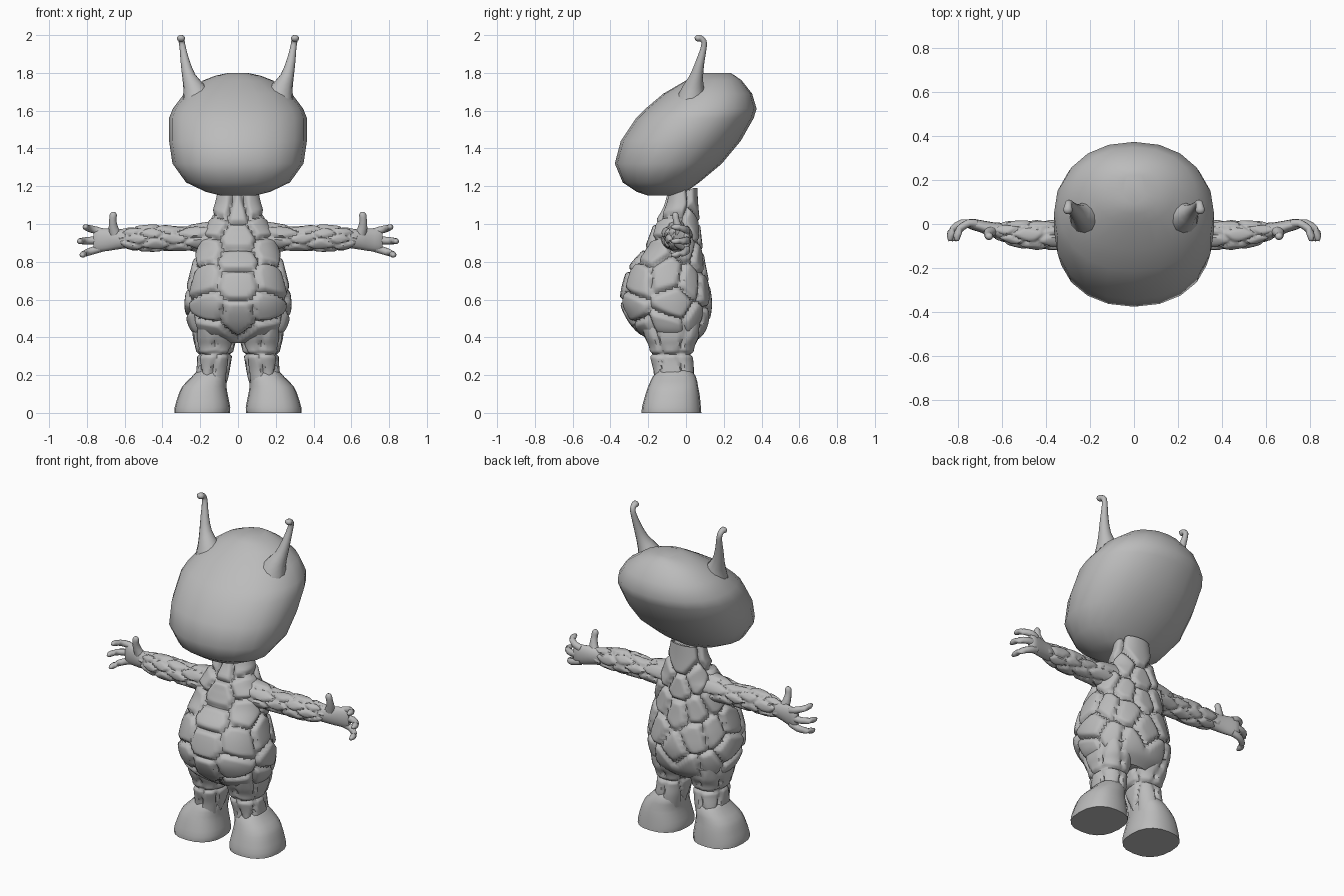
import bpy, bmesh, math, random
from mathutils import Vector

X, Y, Z = Vector((1, 0, 0)), Vector((0, 1, 0)), Vector((0, 0, 1))
grey = bpy.data.materials.new("plain grey")
grey.diffuse_color = (0.5, 0.5, 0.5, 1)
random.seed(4)


def smooth_rows(rows, sub):
    """Catmull-Rom interpolation of section rows."""
    if sub == 1:
        return rows
    out = []
    for i in range(len(rows) - 1):
        a, b, c, d = (rows[max(i - 1, 0)], rows[i], rows[i + 1],
                      rows[min(i + 2, len(rows) - 1)])
        for k in range(sub):
            t = k / sub
            out.append([0.5 * (2 * q + (r - p) * t + (2 * p - 5 * q + 4 * r - s) * t * t
                               + (3 * q - p - 3 * r + s) * t ** 3)
                        for p, q, r, s in zip(a, b, c, d)])
    out.append(list(rows[-1]))
    return out


def loft(name, rows, u=None, v=None, sides=16, sub=1, power=2.0,
         mirror=False, seeds=None, stretch=(1, 1, 1), depth=0.025, width=0.03,
         angle=50):
    """Rows are (x, y, z, half width along u, half width along v).
    Without u and v the rings follow the path. Seeds split the skin into plates."""
    rows = smooth_rows(rows, sub)
    bm = bmesh.new()
    rings = []
    for i, (x, y, z, a, b) in enumerate(rows):
        du, dv = u, v
        if u is None:
            p, q = rows[max(i - 1, 0)], rows[min(i + 1, len(rows) - 1)]
            tan = (Vector(q[:3]) - Vector(p[:3])).normalized()
            du = tan.cross(Y if abs(tan.y) < 0.9 else Z).normalized()
            dv = tan.cross(du)
        ring = []
        for k in range(sides):
            t = 2 * math.pi * k / sides
            c, s = math.cos(t), math.sin(t)
            c = math.copysign(abs(c) ** (2 / power), c)
            s = math.copysign(abs(s) ** (2 / power), s)
            ring.append(bm.verts.new(Vector((x, y, z)) + du * a * c + dv * b * s))
        rings.append(ring)
    for r, q in zip(rings, rings[1:]):
        for k in range(sides):
            j = (k + 1) % sides
            bm.faces.new((r[k], r[j], q[j], q[k]))
    bm.faces.new(rings[0])
    bm.faces.new(rings[-1])
    bmesh.ops.recalc_face_normals(bm, faces=bm.faces)
    bm.normal_update()
    # sink the borders between plates
    if seeds:
        moves = []
        for w in bm.verts:
            p = (abs(w.co.x), w.co.y, w.co.z)
            d = sorted(math.sqrt(sum(((e - f) * g) ** 2 for e, f, g in zip(p, s, stretch)))
                       for s in seeds)
            t = min((d[1] - d[0]) / width, 1)
            moves.append((w, w.normal * (-depth * (1 - t) ** 2)))
        for w, m in moves:
            w.co += m
    me = bpy.data.meshes.new(name)
    bm.to_mesh(me)
    bm.free()
    me.materials.append(grey)
    ob = bpy.data.objects.new(name, me)
    bpy.context.collection.objects.link(ob)
    if mirror:
        ob.modifiers.new("mirror", 'MIRROR').use_mirror_merge = False
    bpy.ops.object.select_all(action='DESELECT')
    ob.select_set(True)
    bpy.context.view_layer.objects.active = ob
    bpy.ops.object.shade_smooth_by_angle(angle=math.radians(angle))
    return ob


def level(z, y0, y1, half):
    """Section row from front, back and half width, centred on x = 0."""
    return (0, (y0 + y1) / 2, z, half, (y1 - y0) / 2)


# Head: egg leaning back
loft("head", [level(*r) for r in (
    (1.15, -.20, -.04, .09), (1.17, -.26, 0, .17), (1.22, -.335, .07, .275),
    (1.32, -.377, .19, .347), (1.44, -.345, .29, .365), (1.56, -.265, .358, .365),
    (1.61, -.215, .374, .345), (1.69, -.12, .35, .285), (1.76, 0, .295, .185),
    (1.785, .045, .26, .12), (1.80, .09, .235, .05))],
    X, Y, sides=20, power=2.15, angle=80)

# Horns with a small hooked knob
loft("horn", [(.215, .03, 1.66, .085, .08), (.235, .04, 1.72, .058, .058),
              (.26, .055, 1.78, .036, .036), (.28, .075, 1.86, .024, .023),
              (.292, .093, 1.93, .017, .016), (.298, .095, 1.965, .016, .015),
              (.30, .078, 1.982, .018, .016), (.302, .06, 1.983, .022, .018),
              (.303, .048, 1.98, .01, .009)],
     sides=12, sub=2, mirror=True, angle=80)

# Torso with muscle plates
plates = [(0, -.14, 1.08), (.09, -.1, 1.09), (.13, -.12, 1.0), (0, -.2, .94),
          (0, -.27, .82), (0, -.34, .69), (0, -.33, .5), (.17, -.16, .85),
          (.19, -.26, .71), (.17, -.3, .55), (.16, -.22, .42), (.26, -.1, .74),
          (.28, -.05, .58), (.25, -.1, .44), (.2, 0, .9), (.24, .05, .7),
          (.22, .08, .48), (0, .07, 1.09), (0, .1, .93), (0, .12, .79),
          (.12, .08, .99), (.13, .12, .66), (0, .13, .58), (.11, .12, .46),
          (.12, .11, .83)]
loft("torso", [level(*r) for r in (
    (1.19, -.10, .06, .105), (1.1, -.115, .065, .125), (1.0, -.17, .075, .165),
    (.95, -.19, .08, .20), (.87, -.225, .09, .222), (.78, -.30, .105, .245),
    (.68, -.338, .125, .27), (.58, -.348, .138, .283), (.49, -.31, .125, .272),
    (.42, -.25, .095, .235), (.37, -.17, .04, .14))],
    X, Y, sides=96, sub=9, power=2.2, seeds=plates, width=.045, depth=.03)

# Legs with muscle plates
leg_seeds = [(.125 + .1 * math.cos(t), -.08 + .12 * math.sin(t), .24 + .11 * (i % 2) + .03 * j)
             for j in (0, 1) for i, t in enumerate(k * 1.05 + j for k in range(6))]
loft("leg", [(.125, -.08, .47, .115, .17), (.124, -.075, .40, .115, .145),
             (.123, -.075, .35, .104, .122), (.125, -.075, .29, .092, .114),
             (.133, -.065, .22, .088, .108), (.145, -.065, .14, .085, .105)],
     X, Y, sides=48, sub=7, power=2.3, mirror=True, seeds=leg_seeds, depth=.02)

# Boots
loft("boot", [(.19, -.077, 0, .147, .158), (.188, -.077, .03, .147, .156),
              (.185, -.072, .09, .132, .145), (.178, -.068, .14, .117, .132),
              (.153, -.062, .19, .093, .115), (.145, -.06, .225, .07, .09)],
     X, Y, sides=20, sub=2, power=2.4, mirror=True)

# Arms with long muscle strands
arm_seeds = [(.2 + .11 * i + .03 * (k % 3) + random.uniform(-.02, .02),
              -.05 + .07 * math.sin(k * 1.05 + i * .5), .925 + .07 * math.cos(k * 1.05 + i * .5))
             for i in range(5) for k in range(6)]
loft("arm", [(.14, -.05, .93, .085, .085), (.22, -.05, .928, .08, .074),
             (.30, -.05, .922, .07, .066), (.38, -.05, .925, .068, .07),
             (.46, -.05, .925, .068, .072), (.54, -.045, .923, .06, .066),
             (.60, -.038, .922, .048, .055), (.635, -.032, .922, .038, .05)],
     Y, Z, sides=40, sub=8, mirror=True, seeds=arm_seeds, stretch=(.5, 1, 1),
     depth=.016, width=.025)

# Palm
loft("palm", [(.58, -.04, .922, .04, .048), (.65, -.025, .918, .034, .054),
              (.70, -.01, .916, .028, .06), (.745, 0, .914, .024, .06),
              (.765, 0, .914, .012, .05)],
     Y, Z, sides=16, sub=2, mirror=True)

# Three curled fingers and the thumb
for name, z0, z1, tip in (("upper_finger", .955, .985, .818),
                          ("middle_finger", .915, .908, .848),
                          ("lower_finger", .875, .835, .834)):
    zs = [z0 + (z1 - z0) * t for t in (0, .4, .75, .95, 1)]
    loft(name, [(.72, 0, zs[0], .022, .02), (tip - .065, .004, zs[1], .02, .018),
                (tip - .025, -.022, zs[2], .018, .017), (tip - .012, -.055, zs[3], .017, .016),
                (tip - .012, -.078, zs[4], .008, .008)],
         sides=10, sub=2, mirror=True, angle=80)
loft("thumb", [(.645, -.028, .935, .032, .026), (.66, -.04, .98, .025, .022),
               (.663, -.052, 1.02, .019, .018), (.66, -.056, 1.05, .019, .017),
               (.659, -.056, 1.063, .009, .009)],
     sides=10, sub=2, mirror=True, angle=80)
